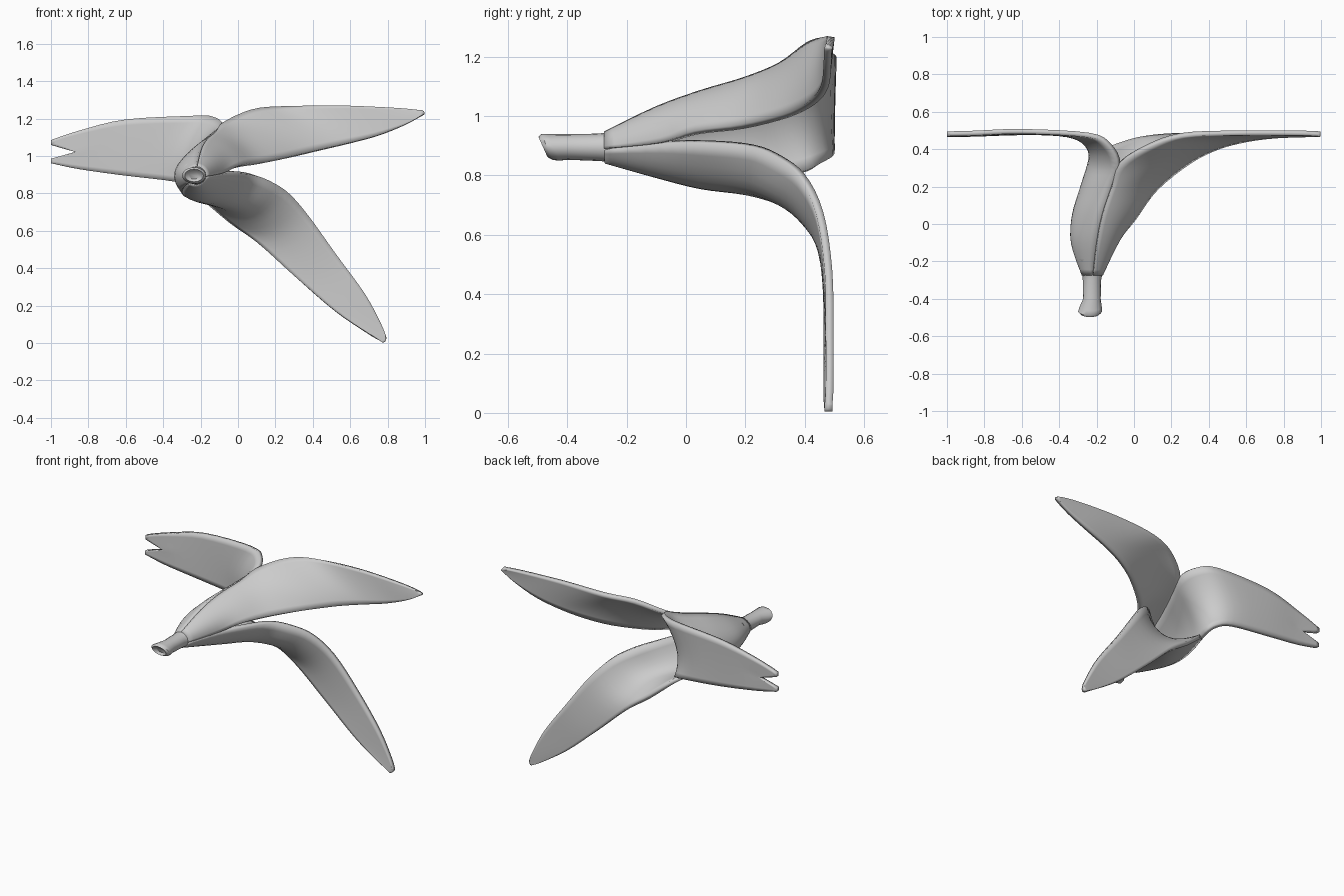
import bpy, bmesh, math
from mathutils import Vector

COLS, SUB = 10, 4


def catmull(pts, sub):
    out = []
    n = len(pts)
    for i in range(n - 1):
        p0, p1, p2, p3 = pts[max(i - 1, 0)], pts[i], pts[i + 1], pts[min(i + 2, n - 1)]
        for k in range(sub):
            t = k / sub
            out.append(0.5 * (2 * p1 + (p2 - p0) * t + (2 * p0 - 5 * p1 + 4 * p2 - p3) * t * t
                              + (3 * p1 - p0 - 3 * p2 + p3) * t ** 3))
    return out + [pts[-1]]


def add_mesh(name, verts, faces, angle=50):
    bm = bmesh.new()
    vs = [bm.verts.new(v) for v in verts]
    for f in faces:
        bm.faces.new([vs[i] for i in f])
    bmesh.ops.recalc_face_normals(bm, faces=bm.faces)
    me = bpy.data.meshes.new(name)
    bm.to_mesh(me)
    bm.free()
    ob = bpy.data.objects.new(name, me)
    bpy.context.collection.objects.link(ob)
    bpy.ops.object.select_all(action='DESELECT')
    bpy.context.view_layer.objects.active = ob
    ob.select_set(True)
    bpy.ops.object.shade_smooth_by_angle(angle=math.radians(angle))
    return ob


def petal(name, edge_a, mid, edge_b, fork=False):
    """Curved strip through two edge lines and a middle line, given thickness."""
    a, m, b = (catmull([Vector(p) for p in line], SUB) for line in (edge_a, mid, edge_b))
    verts = []
    for pa, pm, pb in zip(a, m, b):
        for j in range(COLS + 1):
            t = 2 * j / COLS - 1
            p = pa * (t * (t - 1) / 2) + pm * (1 - t * t) + pb * (t * (t + 1) / 2)
            if fork and p.x < -0.78:
                # V-shaped notch in the tip
                cut = 0.13 * max(0, 1 - abs(t) / 0.6)
                p.x = -0.78 + (p.x + 0.78) * (0.22 - cut) / 0.22
            verts.append(p)
    w = COLS + 1
    faces = [(i * w + j, i * w + j + 1, (i + 1) * w + j + 1, (i + 1) * w + j)
             for i in range(len(a) - 1) for j in range(COLS)]
    ob = add_mesh(name, verts, faces)
    s = ob.modifiers.new("thickness", 'SOLIDIFY')
    s.thickness, s.offset = 0.026, 0
    return ob


# Seams shared by neighbouring petals while they still form the closed body
top_seam = [(-.22, -.27, .937), (-.2, -.1, 1.02), (-.17, .05, 1.075), (-.12, .2, 1.12), (-.08, .32, 1.17)]
low_seam = [(-.255, -.27, .862), (-.29, -.1, .83), (-.285, .05, .80), (-.26, .2, .79), (-.22, .385, .81)]
right_seam = [(-.178, -.27, .89), (-.085, -.08, .91)]

# Upper right petal
petal("upper_petal",
      top_seam + [(.07, .415, 1.24), (.25, .475, 1.26), (.55, .487, 1.268), (.85, .487, 1.255), (.985, .484, 1.24)],
      [(-.19, -.27, .922), (-.12, -.1, .98), (-.065, .05, 1.035), (0, .2, 1.075), (.1, .3, 1.11),
       (.25, .395, 1.15), (.42, .455, 1.17), (.65, .478, 1.19), (.87, .48, 1.208), (.997, .48, 1.23)],
      right_seam + [(.005, .035, .945), (.12, .19, .965), (.3, .335, 1.0), (.45, .41, 1.035),
                    (.6, .45, 1.07), (.75, .47, 1.11), (.89, .476, 1.165), (.985, .478, 1.217)])

# Lower right petal hanging to the ground
petal("lower_petal",
      right_seam + [(0, .07, .912), (.08, .22, .9), (.17, .31, .865), (.27, .39, .80), (.38, .45, .675),
                    (.52, .48, .48), (.68, .484, .26), (.77, .484, .09), (.792, .48, .03)],
      [(-.215, -.27, .855), (-.18, -.1, .812), (-.14, .05, .777), (-.06, .2, .755), (.03, .31, .715),
       (.13, .395, .655), (.25, .455, .56), (.42, .478, .385), (.6, .48, .2), (.73, .48, .06), (.787, .48, .008)],
      low_seam[:4] + [(-.2, .37, .785), (-.05, .44, .66), (.1, .465, .545), (.3, .476, .36),
                      (.52, .476, .17), (.69, .476, .055), (.77, .48, .006)])

# Left petal with forked tip
petal("left_petal",
      top_seam + [(-.13, .42, 1.205), (-.24, .475, 1.213), (-.6, .495, 1.195), (-.85, .486, 1.135), (-1, .482, 1.085)],
      [(-.265, -.27, .905), (-.318, -.1, .925), (-.308, .05, .94), (-.255, .2, .97), (-.21, .32, .995),
       (-.24, .42, 1.015), (-.35, .476, 1.03), (-.6, .49, 1.04), (-.85, .482, 1.035), (-1, .48, 1.022)],
      low_seam + [(-.25, .45, .84), (-.34, .483, .865), (-.6, .488, .895), (-.85, .48, .93), (-1, .478, .962)],
      fork=True)

# Stem: oval rings (x, y, z, x radius, z radius), slanted and hollowed at the end
rings = [(-.222, -.19, .9, .085, .075), (-.222, -.25, .896, .056, .05), (-.225, -.3, .895, .049, .046),
         (-.225, -.4, .896, .047, .043), (-.232, -.445, .895, .06, .045), (-.235, -.468, .896, .064, .044),
         (-.235, -.482, .896, .05, .034), (-.235, -.466, .896, .03, .02)]
N = 16
verts = []
for i, (x, y, z, rx, rz) in enumerate(rings):
    tilt = 0.45 if i > 3 else 0
    for k in range(N):
        c, s = math.cos(2 * math.pi * k / N), math.sin(2 * math.pi * k / N)
        verts.append((x + rx * c, y - tilt * rz * s, z + rz * s))
faces = [(i * N + k, i * N + (k + 1) % N, (i + 1) * N + (k + 1) % N, (i + 1) * N + k)
         for i in range(len(rings) - 1) for k in range(N)]
faces += [tuple(range(N)), tuple(range((len(rings) - 1) * N, len(rings) * N))]
add_mesh("stem", verts, faces)
